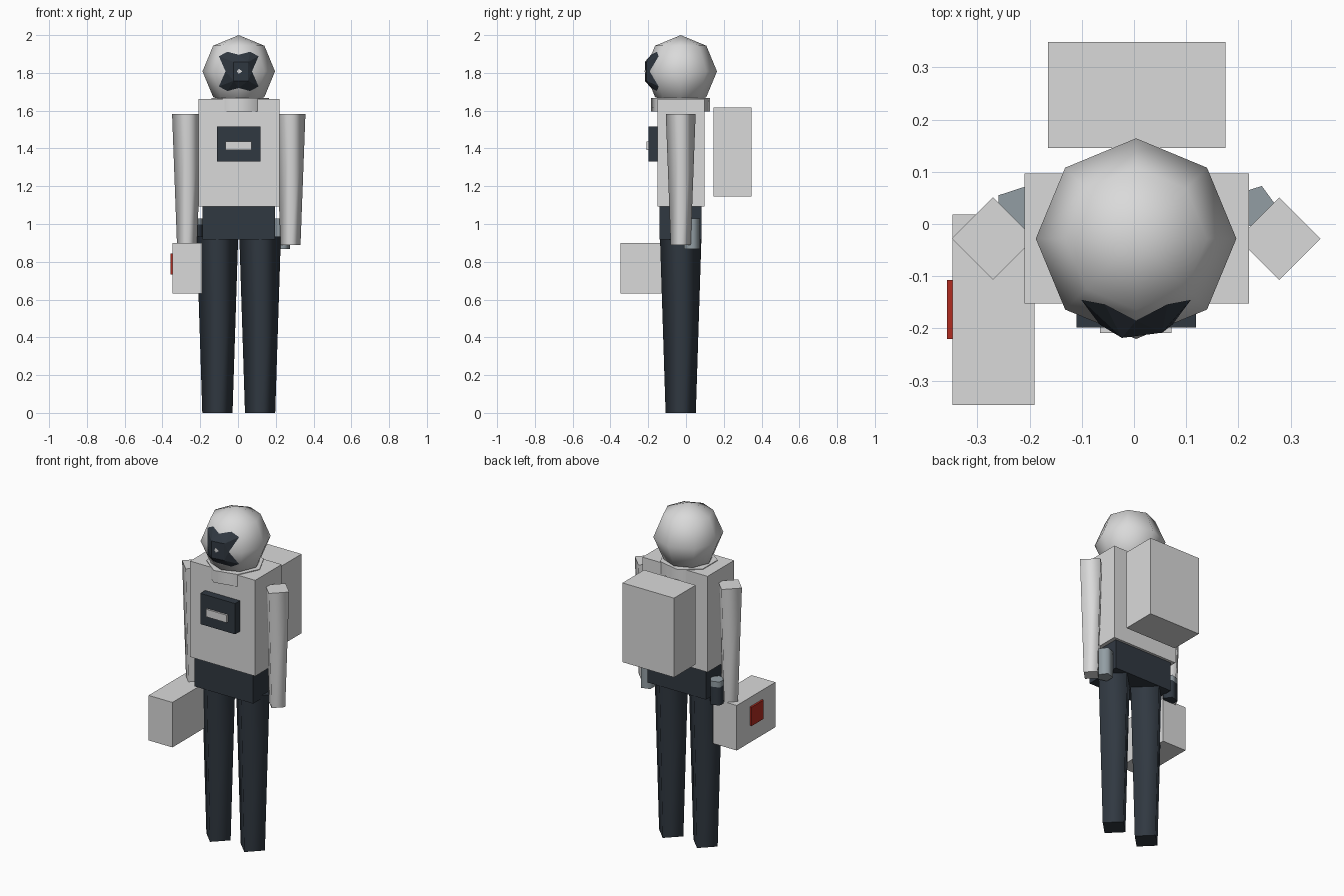
import bpy
import bmesh
from math import cos, sin, tau

if "Cube" in bpy.data.objects:
    bpy.data.objects.remove(bpy.data.objects["Cube"])


def material(name, rgb):
    m = bpy.data.materials.new(name)
    m.use_nodes = True
    m.diffuse_color = (*rgb, 1)
    m.node_tree.nodes["Principled BSDF"].inputs["Base Color"].default_value = (*rgb, 1)
    return m


WHITE = material("suit_white", (0.70, 0.70, 0.70))
NAVY = material("dark_navy", (0.03, 0.04, 0.053))
STEEL = material("steel_grey", (0.29, 0.34, 0.37))
RED = material("signal_red", (0.44, 0.025, 0.015))


def finish(name, bm, mat):
    bmesh.ops.recalc_face_normals(bm, faces=bm.faces)
    mesh = bpy.data.meshes.new(name)
    bm.to_mesh(mesh)
    bm.free()
    mesh.materials.append(mat)
    obj = bpy.data.objects.new(name, mesh)
    bpy.context.collection.objects.link(obj)
    return obj


def box(name, mat, xs, ys, zs):
    """Box given by its extent along each axis."""
    bm = bmesh.new()
    bmesh.ops.create_cube(bm, size=1)
    for v in bm.verts:
        v.co = [(a + b) / 2 + c * (b - a) for (a, b), c in zip((xs, ys, zs), v.co)]
    return finish(name, bm, mat)


def tapered(name, mat, sides, center, low, high):
    """Upright prism; low and high are (radius, z). Smooth sides, flat caps."""
    bm = bmesh.new()
    rings = []
    for r, z in (low, high):
        rings.append([bm.verts.new((center[0] + r * cos(tau * i / sides),
                                    center[1] + r * sin(tau * i / sides), z))
                      for i in range(sides)])
    for ring in rings:
        bm.faces.new(ring)
    a, b = rings
    for i in range(sides):
        j = (i + 1) % sides
        bm.faces.new((a[i], a[j], b[j], b[i])).smooth = True
    return finish(name, bm, mat)


# Head: faceted outline, smooth shading
HEAD = (0.004, -0.028, 1.808)
bm = bmesh.new()
bmesh.ops.create_uvsphere(bm, u_segments=8, v_segments=4, radius=0.192)
bmesh.ops.translate(bm, verts=bm.verts, vec=HEAD)
for f in bm.faces:
    f.smooth = True
finish("head", bm, WHITE)

# Visor: faceted patch whose rim lies on the head facets
quarter = [(0.0, 0.088), (0.06, 0.104), (0.105, 0.08)]
notch = (0.07, 0.0)
upper_right = quarter + [notch]
rim = upper_right + [(x, -z) for x, z in reversed(quarter)]
rim += [(-x, -z) for x, z in quarter[1:]] + [(-notch[0], 0.0)]
rim += [(-x, z) for x, z in reversed(quarter[1:])]
bm = bmesh.new()
outer = [bm.verts.new((HEAD[0] + x, -0.221 + 0.41 * (abs(x) + abs(z)), HEAD[2] + z))
         for x, z in rim]
inner = {}
for sx, x, y in ((1, 0.05, -0.208), (-1, -0.027, -0.218)):
    for sz in (1, -1):
        inner[sx, sz] = bm.verts.new((HEAD[0] + x, y, HEAD[2] + 0.05 * sz))
corners = [inner[1, 1], inner[1, -1], inner[-1, -1], inner[-1, 1]]
bm.faces.new(corners)
for k, corner in enumerate(corners):
    for i in range(3):
        p, q = outer[3 * k + i], outer[(3 * k + i + 1) % 12]
        bm.faces.new((p, q, corner))
    # Bridge to the next corner from the shared rim point
    bm.faces.new((corner, outer[(3 * k + 3) % 12], corners[(k + 1) % 4]))
finish("visor", bm, NAVY)

# Torso, collar and backpack
box("torso", WHITE, (-0.21, 0.22), (-0.152, 0.097), (1.092, 1.663))
tapered("collar", WHITE, 7, (0.004, -0.029), (0.159, 1.595), (0.159, 1.667))
box("backpack", WHITE, (-0.165, 0.175), (0.145, 0.348), (1.145, 1.617))

# Chest control panel
box("chest_panel", NAVY, (-0.11, 0.119), (-0.198, -0.145), (1.332, 1.515))
box("chest_strip", WHITE, (-0.065, 0.072), (-0.209, -0.19), (1.392, 1.437))

# Hips, legs and arms
box("hips", NAVY, (-0.189, 0.197), (-0.139, 0.082), (0.917, 1.092))
for side, sign in (("left", 1), ("right", -1)):
    tapered(side + "_leg", NAVY, 4, (0.004 + sign * 0.113, -0.028),
            (0.08, 0.0), (0.11, 0.935))
    tapered(side + "_arm", WHITE, 4, (0.004 + sign * 0.274, -0.028),
            (0.053, 0.89), (0.079, 1.583))

# Hip canisters
tapered("left_canister", STEEL, 5, (0.231, 0.031), (0.044, 0.868), (0.044, 1.03))
tapered("right_canister", NAVY, 5, (-0.224, 0.029), (0.044, 0.89), (0.044, 0.997))
tapered("right_canister_cap", STEEL, 5, (-0.224, 0.029), (0.044, 0.997), (0.044, 1.03))

# Carried case with its red plate
box("carried_case", WHITE, (-0.347, -0.19), (-0.346, 0.018), (0.632, 0.9))
box("case_plate", RED, (-0.358, -0.345), (-0.22, -0.107), (0.733, 0.845))
